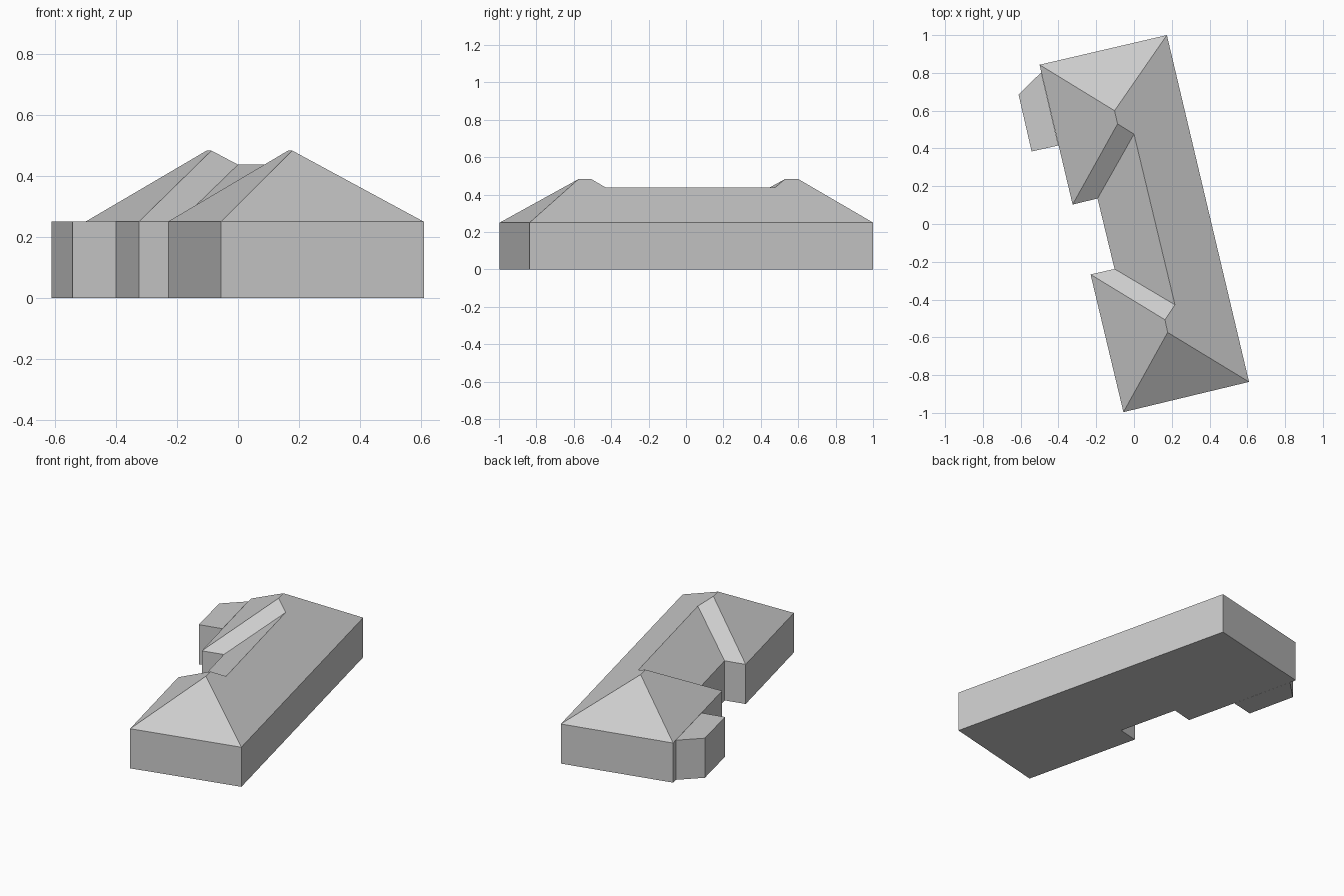
import bpy

cube = bpy.data.objects.get("Cube")
if cube:
    bpy.data.objects.remove(cube, do_unlink=True)

EAVE = 0.25
GABLE = 0.483
RIDGE = 0.437

grey = bpy.data.materials.new("plain grey")
grey.use_nodes = True
grey.diffuse_color = (0.6, 0.6, 0.6, 1)
grey.node_tree.nodes["Principled BSDF"].inputs["Base Color"].default_value = (0.6, 0.6, 0.6, 1)


def add_object(name, verts, faces):
    mesh = bpy.data.meshes.new(name)
    mesh.from_pydata(verts, [], faces)
    mesh.materials.append(grey)
    obj = bpy.data.objects.new(name, mesh)
    bpy.context.collection.objects.link(obj)
    return obj


def add_prism(name, outline, height, capped):
    """Extrude a counter-clockwise outline up from the ground."""
    n = len(outline)
    verts = [(x, y, z) for z in (0, height) for x, y in outline]
    faces = [(i, (i + 1) % n, (i + 1) % n + n, i + n) for i in range(n)]
    faces.append(tuple(reversed(range(n))))
    if capped:
        faces.append(tuple(range(n, 2 * n)))
    return add_object(name, verts, faces)


# Main building outline, counter-clockwise from the back right corner
outline = [(-0.50, 0.843), (-0.325, 0.103), (-0.193, 0.135), (-0.103, -0.238),
           (-0.23, -0.267), (-0.056, -0.996), (0.609, -0.836), (0.174, 1.0)]
add_prism("walls", outline, EAVE, False)

# Hipped roof: ridge points run from back to front
ridge = [(-0.103, 0.60, GABLE), (-0.087, 0.53, GABLE), (0.0, 0.476, RIDGE),
         (0.217, -0.428, RIDGE), (0.164, -0.507, GABLE), (0.178, -0.574, GABLE)]
slopes = [(7, 0, 8), (5, 6, 13)]                              # end hips
slopes += [(i, i + 1, i + 9, i + 8) for i in range(5)]        # courtyard slopes
slopes.append((6, 7, 8, 9, 10, 11, 12, 13))                   # long slope
add_object("roof", [(x, y, EAVE) for x, y in outline] + ridge, slopes)

# Flat-topped side bay
bay = [(-0.40, 0.416), (-0.491, 0.803), (-0.611, 0.685), (-0.542, 0.384)]
add_prism("side_bay", bay, EAVE, True)
